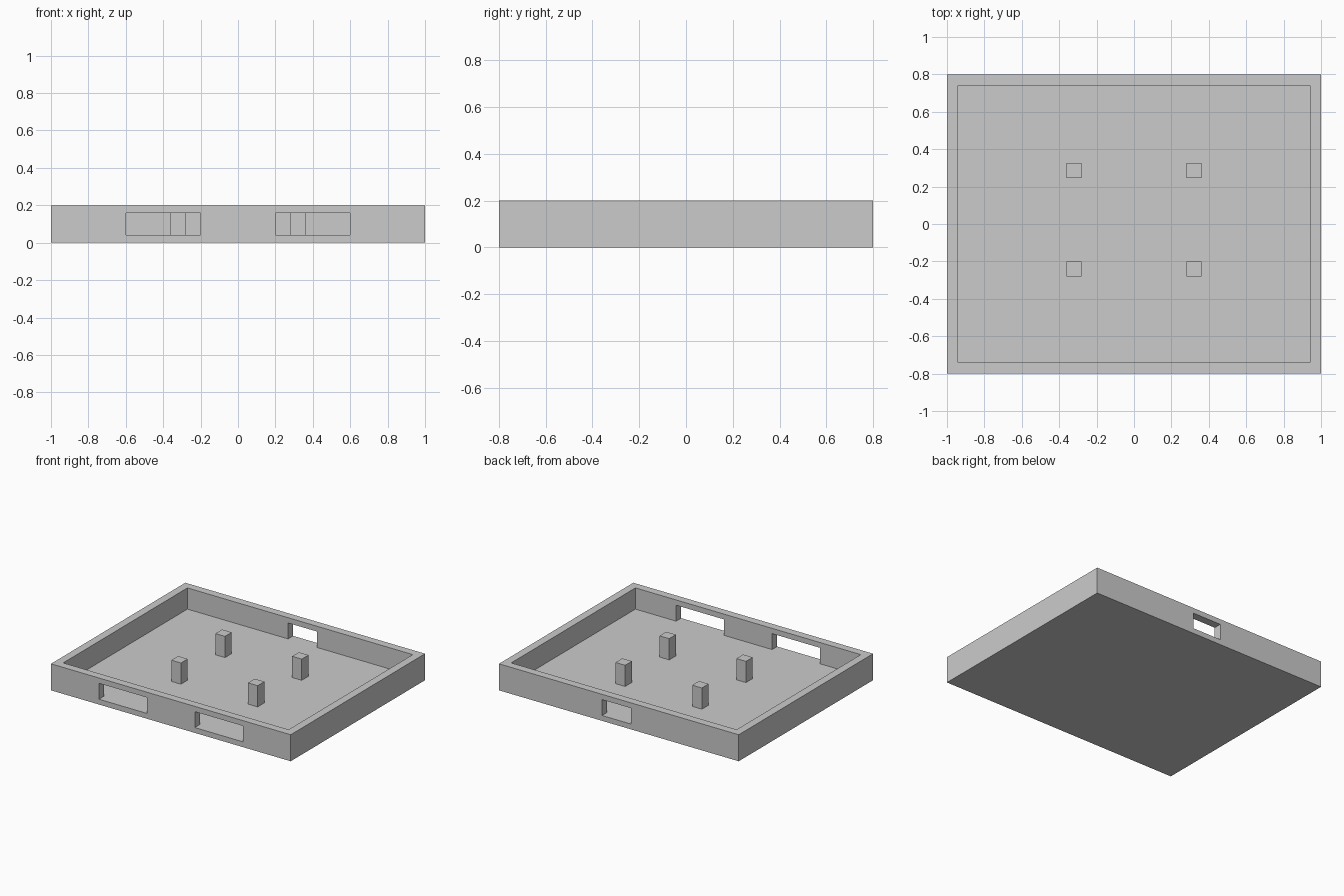
import bpy

if "Cube" in bpy.data.objects:
    bpy.data.objects.remove(bpy.data.objects["Cube"])

FLOOR, TOP = 0.04, 0.20
SILL, HEAD = 0.04, 0.16


def box(name, x0, x1, y0, y1, z0, z1):
    """Axis-aligned box given by its limits."""
    bpy.ops.mesh.primitive_cube_add(
        size=1, location=((x0 + x1) / 2, (y0 + y1) / 2, (z0 + z1) / 2))
    ob = bpy.context.object
    ob.name = name
    ob.scale = (x1 - x0, y1 - y0, z1 - z0)
    bpy.ops.object.transform_apply(location=False, rotation=False, scale=True)
    return ob


def cut(target, cutter):
    """Subtract the cutter from the target, then discard it."""
    mod = target.modifiers.new("cut", 'BOOLEAN')
    mod.operation = 'DIFFERENCE'
    mod.solver = 'EXACT'
    mod.object = cutter
    bpy.context.view_layer.objects.active = target
    bpy.ops.object.modifier_apply(modifier=mod.name)
    bpy.data.objects.remove(cutter, do_unlink=True)


# Open tray with a thin floor and walls
tray = box("tray", -1, 1, -0.8, 0.8, 0, TOP)
cut(tray, box("cavity_cutter", -0.94, 0.94, -0.74, 0.74, FLOOR, TOP + 0.1))

# Two wide front slots and one smaller slot in the back wall
for x0, x1, side in ((-0.6, -0.2, -1), (0.2, 0.6, -1), (-0.1, 0.14, 1)):
    y0, y1 = sorted((side * 0.70, side * 0.9))
    cut(tray, box("slot_cutter", x0, x1, y0, y1, SILL, HEAD))

# Four square mounting posts standing on the floor
h = 0.04
for yname, y in (("front", -0.24), ("back", 0.285)):
    for xname, x in (("left", -0.32), ("right", 0.32)):
        box(f"{yname}_{xname}_post", x - h, x + h, y - h, y + h, FLOOR, TOP)
